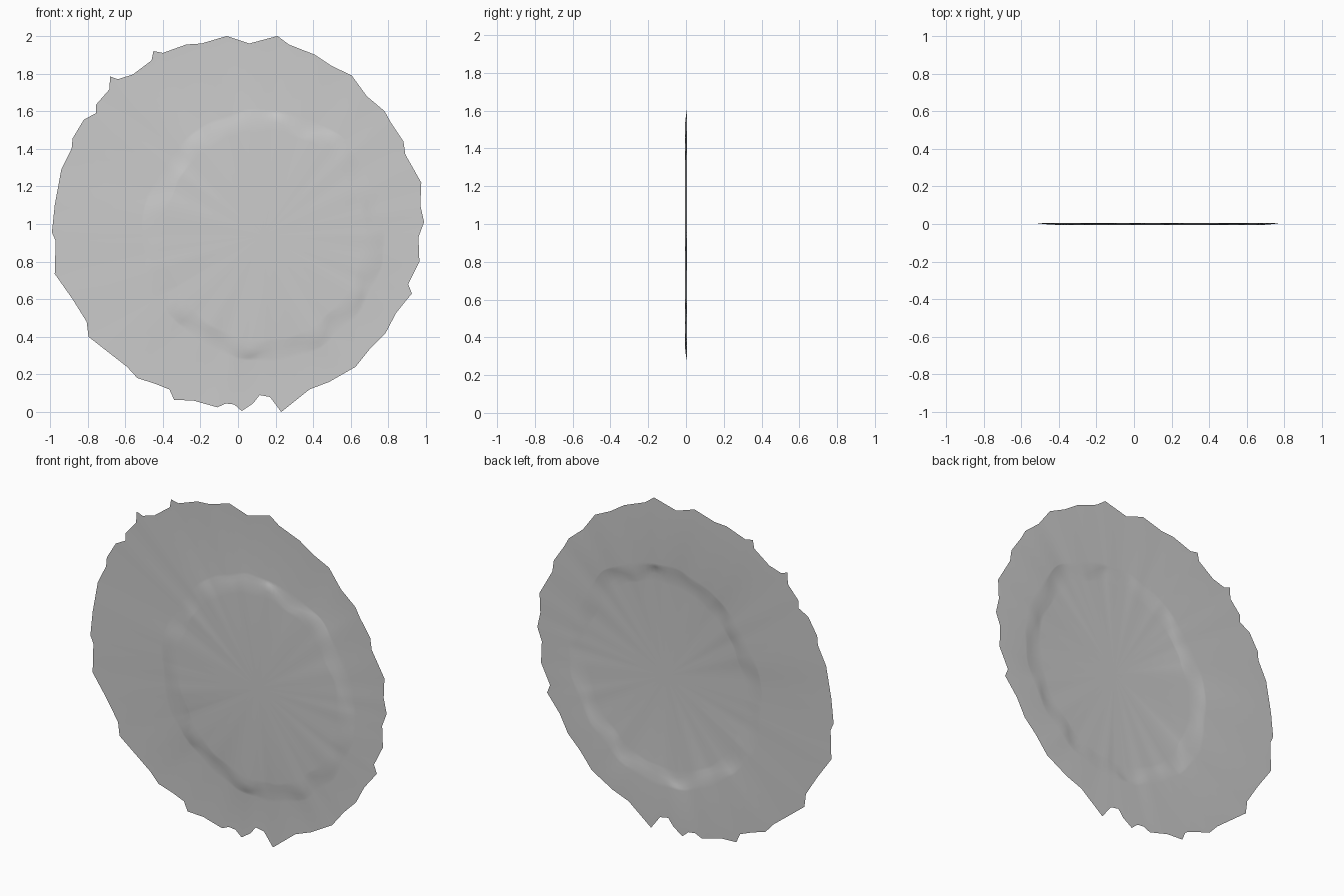
import bpy, bmesh, math
from mathutils import Vector, noise

if "Cube" in bpy.data.objects:
    bpy.data.objects.remove(bpy.data.objects["Cube"])

# Ragged outline of the sheet, clockwise from the top (x, z)
OUTLINE = [
    (-.06, 2), (.06, 1.96), (.21, 2), (.27, 1.955), (.41, 1.9), (.5, 1.84),
    (.605, 1.79), (.685, 1.68), (.78, 1.6), (.81, 1.545), (.88, 1.44),
    (.89, 1.37), (.975, 1.22), (.97, 1.1), (.99, 1.01), (.96, .93),
    (.965, .8), (.905, .68), (.925, .63), (.9, .6), (.84, .525), (.785, .42),
    (.705, .34), (.625, .24), (.485, .16), (.38, .12), (.23, 0), (.17, .08),
    (.115, .09), (.08, .045), (.02, .005), (-.02, .04), (-.065, .045),
    (-.11, .025), (-.235, .06), (-.34, .065), (-.365, .12), (-.44, .15),
    (-.535, .18), (-.59, .24), (-.795, .4), (-.805, .48), (-.88, .6),
    (-.975, .735), (-.97, .91), (-.99, .955), (-.975, 1.1), (-.94, 1.29),
    (-.885, 1.4), (-.88, 1.455), (-.82, 1.555), (-.755, 1.59),
    (-.755, 1.635), (-.685, 1.715), (-.68, 1.785), (-.64, 1.77),
    (-.56, 1.795), (-.46, 1.87), (-.45, 1.92), (-.4, 1.91),
    (-.275, 1.955), (-.195, 1.96)]
CX, CZ = .135, .94      # centre of the raised plateau
BACK, FRONT = .005, -.005


def ring(bm, rx, rz, y, wobble, angles):
    """Slightly uneven ellipse around the plateau centre."""
    verts = []
    for a in angles:
        c, s = math.cos(a), math.sin(a)
        k = 1 + wobble * noise.noise(Vector((c * 4, s * 4, rx * 9)))
        dy = .002 * noise.noise(Vector((c * 7, s * 7, rx * 5)))
        verts.append(bm.verts.new((CX + c * rx * k, y + dy, CZ + s * rz * k)))
    return verts


bm = bmesh.new()

# Outer edge, three segments per outline side
edge = []
for i, (x, z) in enumerate(OUTLINE):
    nx, nz = OUTLINE[(i + 1) % len(OUTLINE)]
    for t in (0, 1 / 3, 2 / 3):
        edge.append(bm.verts.new((x + (nx - x) * t, BACK, z + (nz - z) * t)))
angles = [math.atan2(v.co.z - CZ, v.co.x - CX) for v in edge]

# Flat rim, soft wrinkled slope, flat plateau
rings = [edge,
         ring(bm, .65, .67, BACK, .03, angles),
         ring(bm, .63, .65, BACK - .001, .05, angles),
         ring(bm, .595, .62, 0, .09, angles),
         ring(bm, .555, .58, FRONT + .001, .07, angles),
         ring(bm, .53, .555, FRONT, .03, angles)]
n = len(edge)
for outer, inner in zip(rings, rings[1:]):
    for i in range(n):
        j = (i + 1) % n
        bm.faces.new((outer[i], inner[i], inner[j], outer[j]))
centre = bm.verts.new((CX, FRONT, CZ))
for i in range(n):
    bm.faces.new((rings[-1][i], centre, rings[-1][(i + 1) % n]))

# Make the sheet face the front
bm.normal_update()
if sum(f.normal.y * f.calc_area() for f in bm.faces) > 0:
    bmesh.ops.reverse_faces(bm, faces=bm.faces[:])
for f in bm.faces:
    f.smooth = True

mesh = bpy.data.meshes.new("ragged_disc")
bm.to_mesh(mesh)
bm.free()
disc = bpy.data.objects.new("ragged_disc", mesh)
bpy.context.collection.objects.link(disc)
